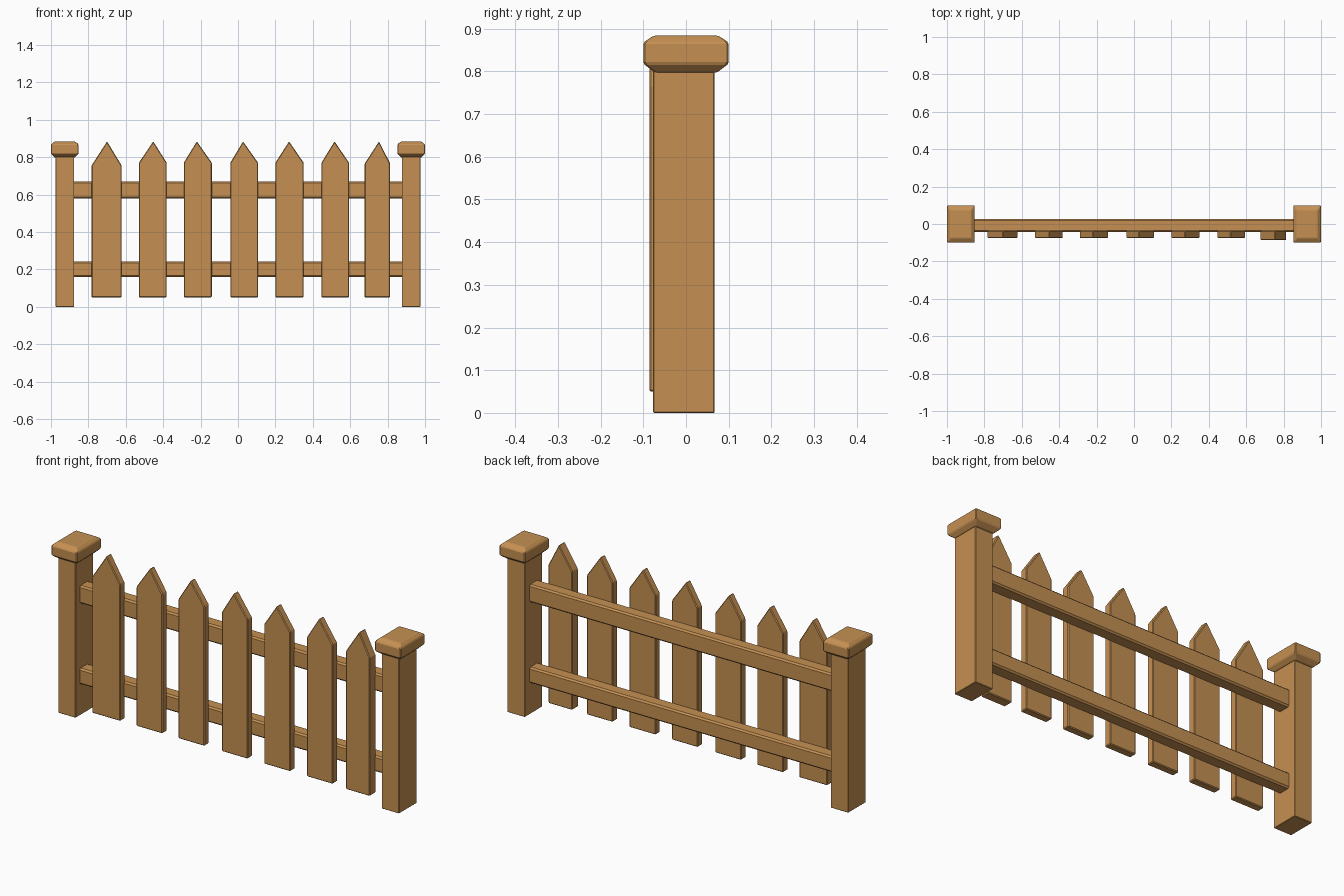
import bpy, bmesh

if "Cube" in bpy.data.objects:
    bpy.data.objects.remove(bpy.data.objects["Cube"])

wood = bpy.data.materials.new("warm wood")
wood.diffuse_color = (0.56, 0.28, 0.085, 1)
wood.use_nodes = True
wood.node_tree.nodes["Principled BSDF"].inputs["Base Color"].default_value = wood.diffuse_color


def finish(name, bm, bevel=0.0):
    bmesh.ops.recalc_face_normals(bm, faces=bm.faces)
    mesh = bpy.data.meshes.new(name)
    bm.to_mesh(mesh)
    bm.free()
    mesh.materials.append(wood)
    ob = bpy.data.objects.new(name, mesh)
    bpy.context.collection.objects.link(ob)
    if bevel:
        mod = ob.modifiers.new("chamfer", 'BEVEL')
        mod.width = bevel
        mod.segments = 1
    return ob


def loft(name, rings, bevel=0.0):
    """Join rings of points with the same count and cap both ends."""
    bm = bmesh.new()
    loops = [[bm.verts.new(p) for p in ring] for ring in rings]
    n = len(loops[0])
    for a, b in zip(loops, loops[1:]):
        for i in range(n):
            j = (i + 1) % n
            bm.faces.new((a[i], a[j], b[j], b[i]))
    bm.faces.new(loops[0])
    bm.faces.new(loops[-1])
    return finish(name, bm, bevel)


def rect(x0, x1, y0, y1, z):
    return [(x0, y0, z), (x1, y0, z), (x1, y1, z), (x0, y1, z)]


def box(name, x0, x1, y0, y1, z0, z1, bevel=0.0):
    return loft(name, [rect(x0, x1, y0, y1, z0), rect(x0, x1, y0, y1, z1)], bevel)


# Posts with chamfered caps
for side, cx in (("left", -0.926), ("right", 0.926)):
    box(side + "_post", cx - 0.05, cx + 0.05, -0.077, 0.067, 0, 0.81, 0.002)
    profile = [(0.052, 0.072, 0.797), (0.074, 0.1, 0.818),
               (0.074, 0.1, 0.868), (0.055, 0.075, 0.884)]
    loft(side + "_cap", [rect(cx - hx, cx + hx, -hy, hy, z) for hx, hy, z in profile], 0.004)

# Horizontal rails
for name, z0, z1 in (("lower_rail", 0.16, 0.242), ("upper_rail", 0.578, 0.67)):
    box(name, -0.885, 0.885, -0.042, 0.027, z0, z1, 0.008)

# Pointed pickets: left edge, right edge, tip x, shoulder height, front y
pickets = [(-0.783, -0.622, -0.70, 0.755, -0.075),
           (-0.53, -0.381, -0.453, 0.77, -0.075),
           (-0.29, -0.14, -0.22, 0.77, -0.075),
           (-0.041, 0.107, 0.027, 0.77, -0.075),
           (0.20, 0.351, 0.273, 0.77, -0.075),
           (0.446, 0.594, 0.516, 0.77, -0.075),
           (0.677, 0.814, 0.754, 0.765, -0.086)]
for k, (x0, x1, tip, sh, yf) in enumerate(pickets):
    outline = [(x0, 0.05), (x1, 0.05), (x1, sh), (tip, 0.884), (x0, sh)]
    loft("picket_%d" % (k + 1), [[(x, y, z) for x, z in outline] for y in (yf, -0.036)], 0.004)
